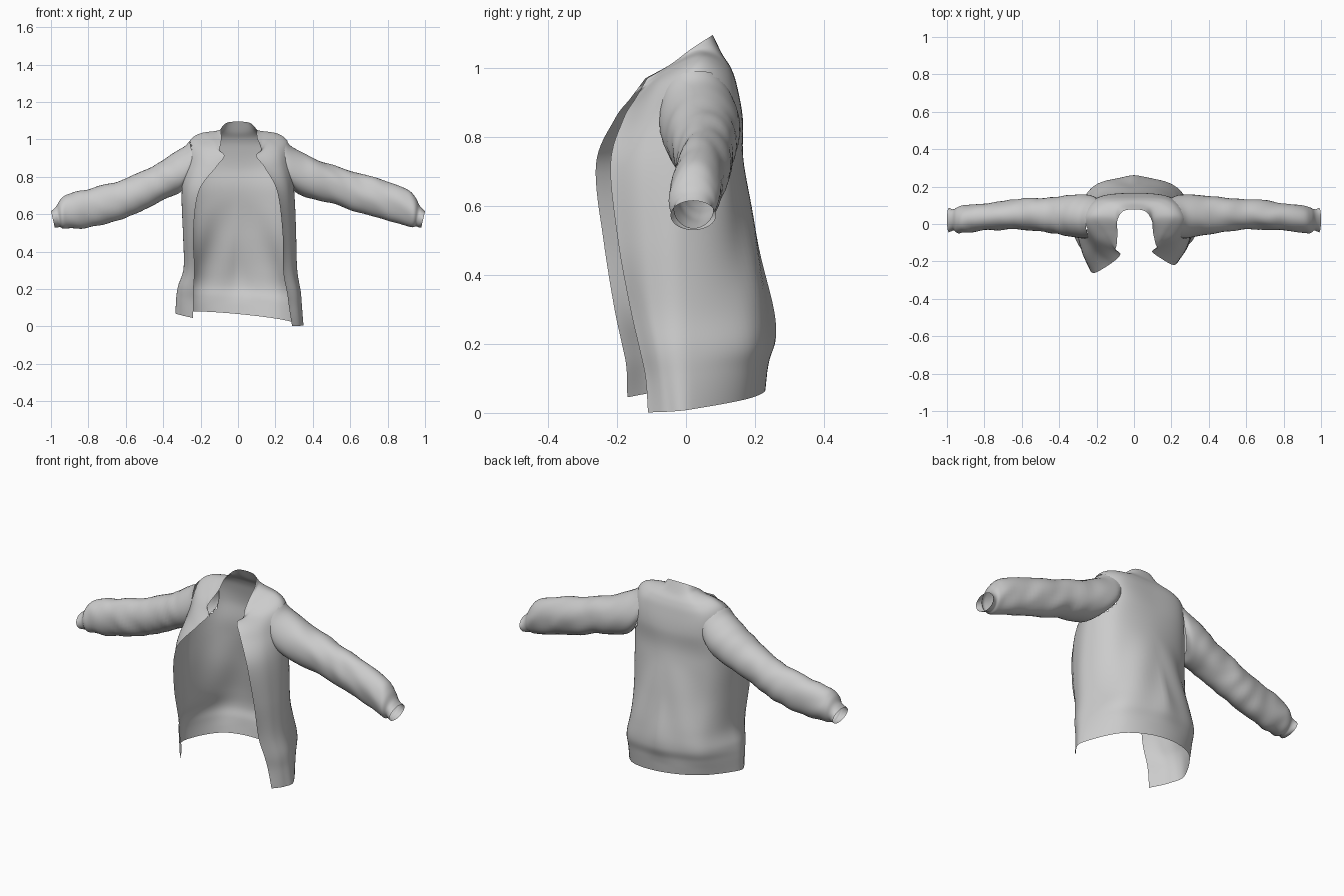
import bpy, bmesh, math
from mathutils import Vector, noise

cube = bpy.data.objects.get("Cube")
if cube:
    bpy.data.objects.remove(cube, do_unlink=True)

cloth = bpy.data.materials.new("light grey cloth")
cloth.use_nodes = True
GREY = (0.6, 0.6, 0.6, 1)
cloth.diffuse_color = GREY
cloth.node_tree.nodes["Principled BSDF"].inputs["Base Color"].default_value = GREY


def spline(points, steps):
    """Smooth curve passing through all points."""
    pts = [2 * points[0] - points[1], *points, 2 * points[-1] - points[-2]]
    out = []
    for a, b, c, d in zip(pts, pts[1:], pts[2:], pts[3:]):
        for i in range(steps):
            t = i / steps
            out.append(0.5 * (2 * b + (c - a) * t + (2 * a - 5 * b + 4 * c - d) * t * t
                              + (3 * b - a - 3 * c + d) * t ** 3))
    return out + [points[-1].copy()]


def sheet(name, rows, closed=False, hole=None):
    """Open cloth surface through rows of points, with an optional cut-out."""
    bm = bmesh.new()
    grid = [[bm.verts.new(p) for p in row] for row in rows]
    n = len(rows[0])
    for low, high in zip(grid, grid[1:]):
        for i in range(n if closed else n - 1):
            j = (i + 1) % n
            bm.faces.new((low[i], low[j], high[j], high[i]))
    if hole:
        cut = [f for f in bm.faces if hole(f.calc_center_median())]
        bmesh.ops.delete(bm, geom=cut, context="FACES")
    bmesh.ops.recalc_face_normals(bm, faces=bm.faces)
    mesh = bpy.data.meshes.new(name)
    bm.to_mesh(mesh)
    bm.free()
    mesh.materials.append(cloth)
    obj = bpy.data.objects.new(name, mesh)
    bpy.context.collection.objects.link(obj)
    bpy.context.view_layer.objects.active = obj
    obj.select_set(True)
    bpy.ops.object.shade_smooth_by_angle(angle=math.radians(60))
    obj.select_set(False)


# Body sections: back centre, back corner, side, front corner, front edge
lower = [  # height, then x and y of each point
    (0.00, 0, .23, .21, .175, .335, .01, .32, -.07, .265, -.14),
    (0.10, 0, .24, .22, .185, .33, .01, .315, -.08, .255, -.145),
    (0.18, 0, .257, .23, .19, .322, .01, .31, -.09, .25, -.16),
    (0.30, 0, .25, .22, .175, .30, .0, .285, -.11, .237, -.185),
    (0.50, 0, .213, .215, .14, .30, -.01, .285, -.125, .238, -.218),
    (0.72, 0, .168, .215, .125, .298, .0, .275, -.135, .21, -.24),
]
upper = [  # x, y, z of each point
    (0, .165, .85, .20, .14, .86, .285, .02, .87, .235, -.11, .86, .13, -.195, .85),
    (0, .147, .95, .19, .13, .96, .268, .03, .98, .21, -.08, .95, .085, -.155, .91),
    (0, .13, 1.0, .15, .115, 1.01, .21, .04, 1.03, .16, -.05, .995, .11, -.135, .94),
    (0, .105, 1.04, .085, .09, 1.045, .112, .03, 1.045, .12, -.045, 1.005, .11, -.125, .955),
    (0, .078, 1.095, .062, .066, 1.088, .093, .015, 1.055, .095, -.045, 1.01, .105, -.115, .97),
]
sections = [[Vector((r[i], r[i + 1], r[0])) for i in range(1, len(r), 2)] for r in lower]
sections += [[Vector(r[i:i + 3]) for i in range(0, len(r), 3)] for r in upper]


def shape_side(p, k, side):
    """Mirror a point and swing the uneven front panels, waist and hem."""
    low = max(0, 1 - p.z / 0.4)
    front = (k / 4) ** 2
    q = Vector((side * p.x, p.y, p.z))
    q.x += 0.024 * front * (low + 0.5 * (p.z > 0.8))
    if k in (2, 3):
        q.x += 0.015 * max(0, 1 - abs(p.z - 0.38) / 0.25)
    q.y += (0.021 + 0.009 * low) * side * front * min(1, max(0, (1.0 - p.z) * 4))
    q.z += (0.041 - 0.095 * q.x + 0.11 * q.y) * low
    return q


body_rows = []
for s in sections:
    left = [shape_side(p, k, 1) for k, p in enumerate(s)]
    right = [shape_side(p, k, -1) for k, p in enumerate(s)]
    body_rows.append(spline(right[:0:-1] + left, 10))
columns = [spline(list(col), 8) for col in zip(*body_rows)]


def drape(p):
    """Soft hanging folds, strongest on the lower back."""
    fade = max(0, math.sin(math.pi * min(1, max(0, (p.z - 0.12) / 0.55))))
    back = min(1, max(0, p.y * 6))
    fold = math.sin(abs(p.x) * 30 + p.z * 9) * 0.006 * back
    fold += noise.noise(Vector((p.x * 6, p.y * 6, p.z * 3))) * 0.004
    out = Vector((p.x, p.y, 0)).normalized()
    return p + out * fold * fade


def armhole(c):
    return abs(c.x) > 0.18 and ((c.y - .035) / .1) ** 2 + ((c.z - .868) / .122) ** 2 < 1


sheet("jacket_body", [[drape(p) for p in col] for col in columns], hole=armhole)

# Sleeve rings: x, top, bottom, front, back
rings = [
    (.275, .995, .738, -.075, .142), (.30, .965, .712, -.077, .155),
    (.34, .938, .695, -.07, .158), (.40, .905, .68, -.058, .153),
    (.50, .865, .655, -.043, .14), (.60, .832, .625, -.03, .135),
    (.70, .805, .595, -.03, .125), (.80, .77, .565, -.035, .11),
    (.90, .73, .54, -.045, .10), (.94, .69, .53, -.05, .09),
    (.96, .65, .535, -.035, .08), (.975, .63, .53, -.038, .08),
    (.99, .615, .53, -.045, .087),
]


def sleeve(name, side):
    loops = []
    for x, top, bottom, front, back in rings:
        t = min(1, max(0, (x - 0.36) / 0.62))
        sag = 0.045 * math.sin(math.pi * t) if side < 0 else 0
        wrap = max(0, 1 - (x - 0.275) / 0.2)  # seam curves around the body
        loop = []
        for i in range(32):
            a = math.tau * i / 32
            u, v = math.cos(a), math.sin(a)
            seam = wrap * (0.05 * u * u + 0.022 * u + 0.02 * v)
            loop.append(Vector((side * (x + 0.01 * t ** 4 * v - seam),
                                (front + back) / 2 + (back - front) / 2 * u,
                                (top + bottom) / 2 - sag + (top - bottom) / 2 * v)))
        loops.append(loop)
    lines = [spline(list(col), 5) for col in zip(*loops)]
    rows = []
    for row in zip(*lines):
        middle = sum(row, Vector()) / len(row)
        amount = 0.008 * min(1, max(0, (abs(middle.x) - 0.28) * 8))
        amount *= min(1, max(0, (0.98 - abs(middle.x)) * 15))
        rows.append([p + (p - middle).normalized() * amount
                     * noise.noise(Vector((p.x * 14 + p.z * 8, p.y * 9, p.z * 9))) for p in row])
    sheet(name, rows, closed=True)


sleeve("left_sleeve", 1)
sleeve("right_sleeve", -1)
